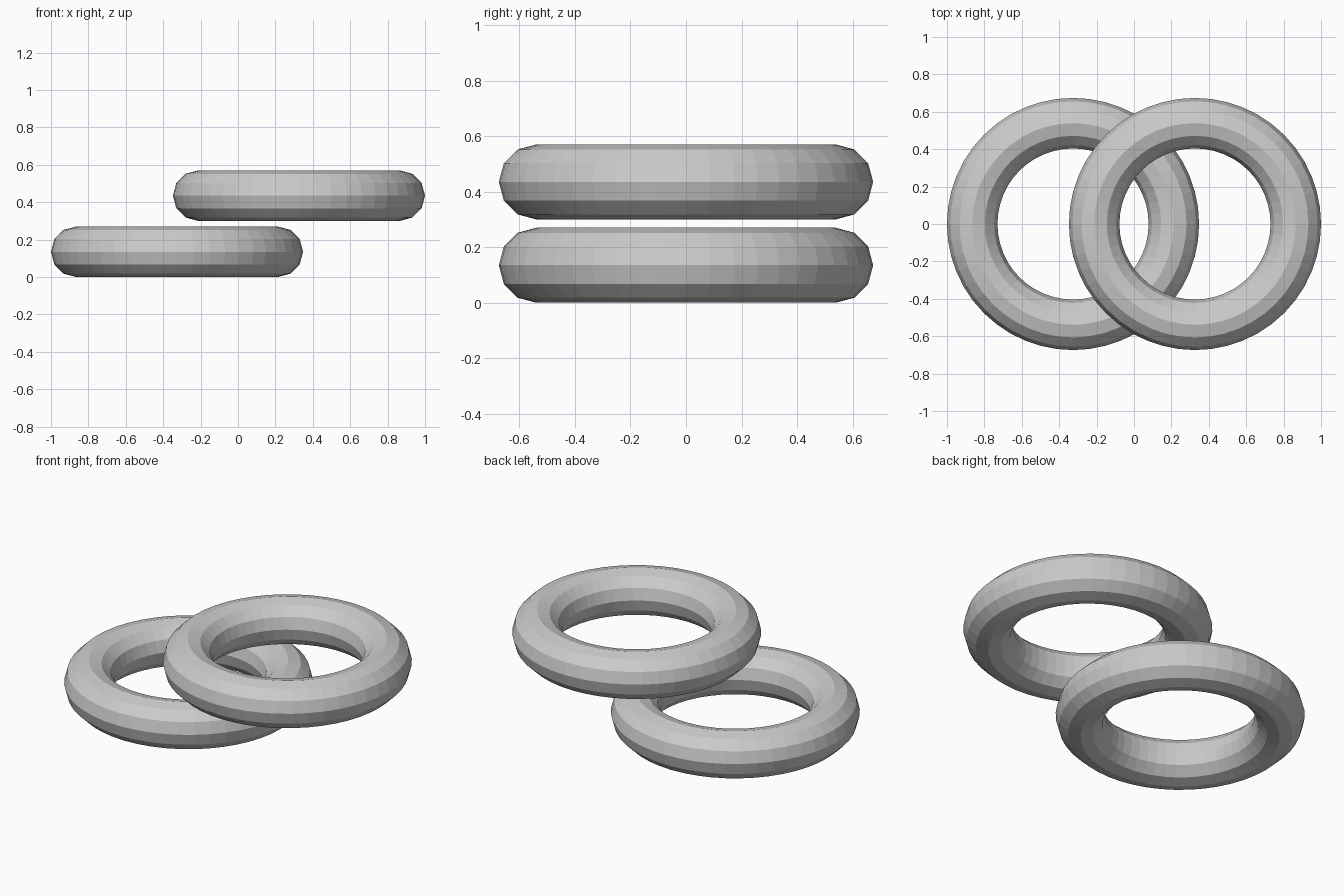
import bpy

if "Cube" in bpy.data.objects:
    bpy.data.objects.remove(bpy.data.objects["Cube"])

MAJOR, MINOR = 0.539, 0.135

grey = bpy.data.materials.new("light grey")
grey.diffuse_color = (0.6, 0.6, 0.6, 1)
grey.use_nodes = True
grey.node_tree.nodes["Principled BSDF"].inputs["Base Color"].default_value = grey.diffuse_color


def ring(name, x, z):
    """Flat-shaded torus lying flat, its underside at height z."""
    bpy.ops.mesh.primitive_torus_add(
        major_segments=48, minor_segments=12,
        major_radius=MAJOR, minor_radius=MINOR,
        location=(x, 0, z + MINOR))
    obj = bpy.context.object
    obj.name = name
    obj.data.materials.append(grey)
    bpy.ops.object.shade_flat()


# Two overlapping rings, the right one floating just above the left
ring("lower_ring", -0.326, 0.0)
ring("upper_ring", 0.326, 0.30)
